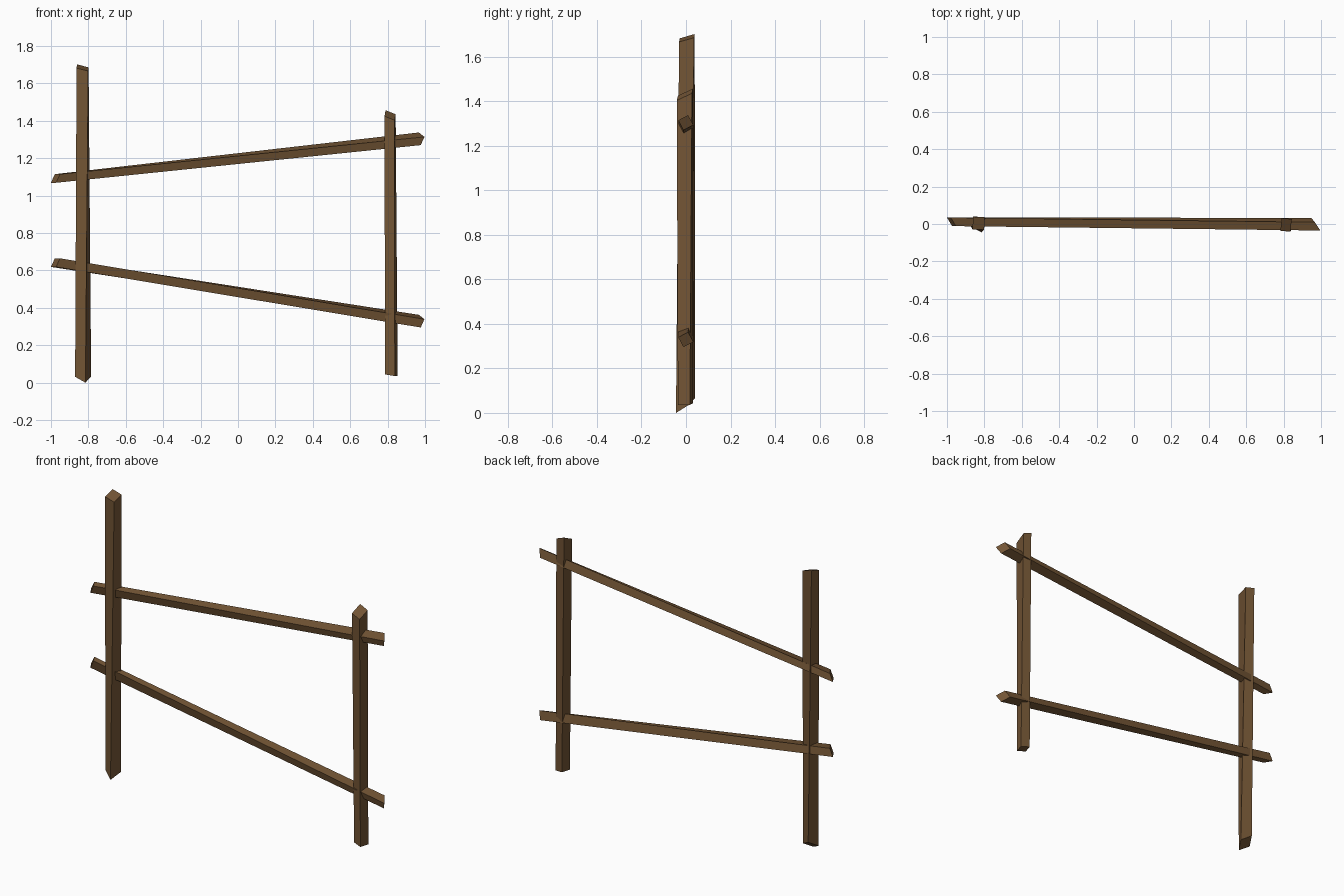
import bpy, bmesh
from math import radians, cos, sin

if "Cube" in bpy.data.objects:
    bpy.data.objects.remove(bpy.data.objects["Cube"])

wood = bpy.data.materials.new("brown_wood")
wood.diffuse_color = (0.17, 0.09, 0.035, 1)
wood.use_nodes = True
wood.node_tree.nodes["Principled BSDF"].inputs["Base Color"].default_value = wood.diffuse_color


def end_loop(centre, along, size, turn, slope):
    """Four corners (u, v, w) of a turned rectangle, cut at a slant along w."""
    t, out = radians(turn), []
    for su, sv in ((-1, -1), (1, -1), (1, 1), (-1, 1)):
        a, b = su * size[0] / 2, sv * size[1] / 2
        du, dv = a * cos(t) - b * sin(t), a * sin(t) + b * cos(t)
        out.append((centre[0] + du, centre[1] + dv,
                    along + slope[0] * du + slope[1] * dv))
    return out


def beam(name, start, end, to_xyz):
    """Rough-hewn four-sided beam that twists from one end to the other."""
    bm = bmesh.new()
    a = [bm.verts.new(to_xyz(*p)) for p in end_loop(*start)]
    b = [bm.verts.new(to_xyz(*p)) for p in end_loop(*end)]
    bm.faces.new(a[::-1])
    bm.faces.new(b)
    for i in range(4):
        j = (i + 1) % 4
        bm.faces.new((a[i], a[j], b[j], b[i]))
    bmesh.ops.recalc_face_normals(bm, faces=bm.faces)
    me = bpy.data.meshes.new(name)
    bm.to_mesh(me)
    bm.free()
    me.materials.append(wood)
    bpy.context.collection.objects.link(bpy.data.objects.new(name, me))


def upright(u, v, w):
    return (u, v, w)


def sideways(u, v, w):
    return (w, u, v)


# Posts: centre (x, y), height, section, turn, slant of the cut
beam("left_post",
     ((-0.828, -0.002), 0.033, (0.063, 0.063), -29, (-0.18, 0.72)),
     ((-0.831, 0.004), 1.684, (0.062, 0.068), -2, (-0.25, 0.3)), upright)
beam("right_post",
     ((0.82, -0.002), 0.04, (0.054, 0.056), -16, (-0.15, 0.05)),
     ((0.813, -0.005), 1.43, (0.054, 0.068), -5, (-0.35, 0.5)), upright)

# Rails: both share cuts and twist, only the heights differ
for name, z_left, z_right in (("upper_rail", 1.092, 1.304),
                              ("lower_rail", 0.642, 0.329)):
    beam(name,
         ((0.0115, z_left), -0.976, (0.046, 0.046), 0, (-0.6, 0.45)),
         ((-0.001, z_right), 0.972, (0.05, 0.05), 28, (-0.71, 0.07)), sideways)
